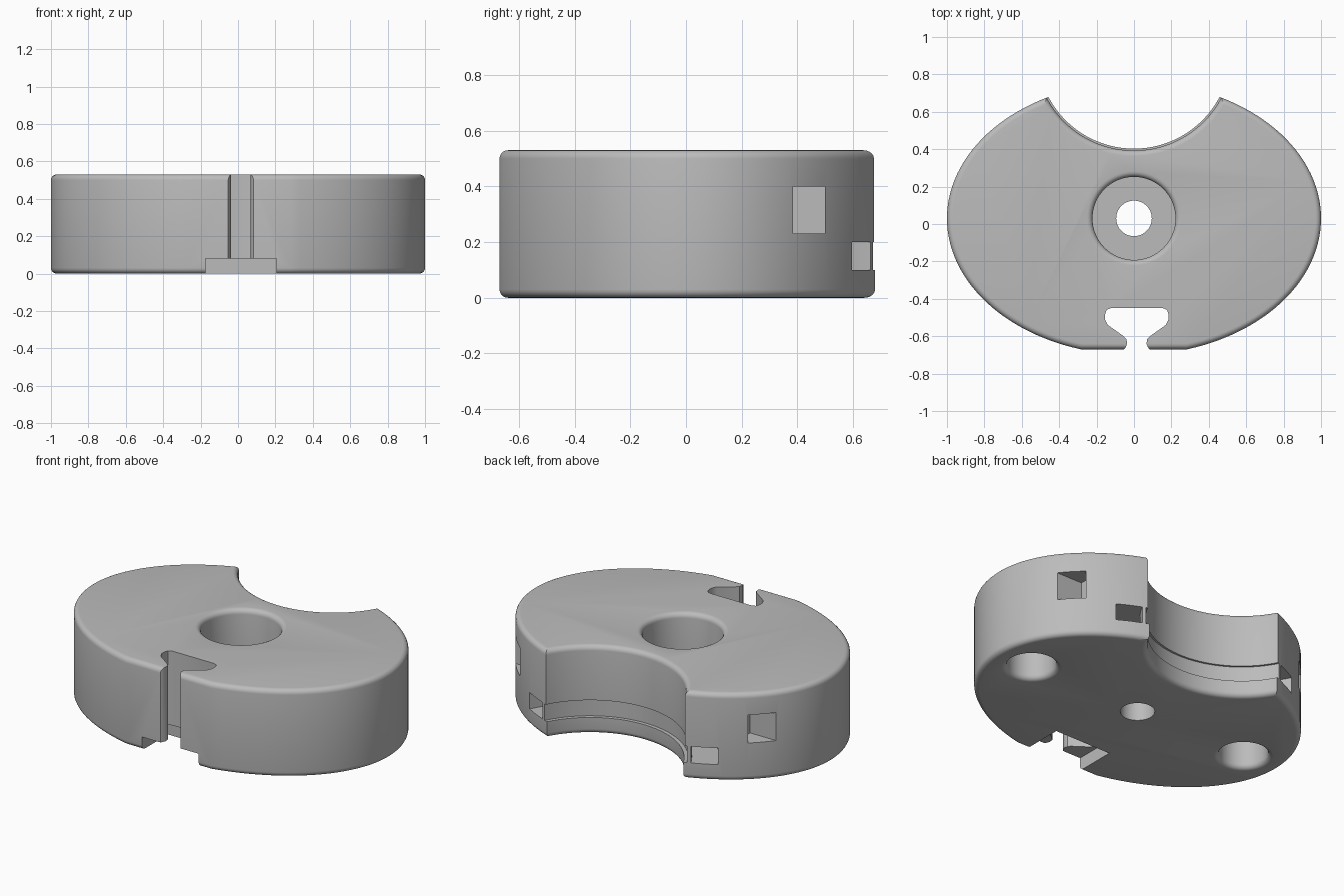
import bpy, bmesh
from math import sin, cos, pi, sqrt, asin

cube = bpy.data.objects.get("Cube")
if cube:
    bpy.data.objects.remove(cube, do_unlink=True)

HEIGHT = 0.53
FILLET = 0.03
MID_Y = 0.03        # centre of the oval and of the bore
SCOOP_Y = 0.92      # axis of the round scoop at the back
SCOOP_R = 0.527

grey = bpy.data.materials.new("light grey")
grey.use_nodes = True
grey.diffuse_color = (0.5, 0.5, 0.5, 1)
grey.node_tree.nodes["Principled BSDF"].inputs["Base Color"].default_value = (0.5, 0.5, 0.5, 1)


def finish(name, bm):
    bmesh.ops.recalc_face_normals(bm, faces=bm.faces)
    mesh = bpy.data.meshes.new(name)
    bm.to_mesh(mesh)
    bm.free()
    mesh.materials.append(grey)
    ob = bpy.data.objects.new(name, mesh)
    bpy.context.collection.objects.link(ob)
    return ob


def prism(name, outline, z0, z1, rim=0):
    """Upright prism, with an optional rounded rim at both ends."""
    bm = bmesh.new()
    base = bm.faces.new([bm.verts.new((x, y, z0)) for x, y in outline])
    top = bmesh.ops.extrude_face_region(bm, geom=[base])["geom"]
    for v in top:
        if isinstance(v, bmesh.types.BMVert):
            v.co.z = z1
    if rim:
        edges = [e for e in bm.edges if abs(e.verts[0].co.z - e.verts[1].co.z) < 1e-5]
        bmesh.ops.bevel(bm, geom=edges, offset=rim, segments=5, profile=0.5, affect='EDGES')
    return finish(name, bm)


def box(name, x0, x1, y0, y1, z0, z1):
    return prism(name, [(x0, y0), (x1, y0), (x1, y1), (x0, y1)], z0, z1)


def lathe(name, profile, cx, cy, sides=64):
    """Solid of revolution around an upright axis, profile is (radius, z)."""
    bm = bmesh.new()
    rings = [[bm.verts.new((cx + r * cos(2 * pi * i / sides), cy + r * sin(2 * pi * i / sides), z))
              for i in range(sides)] for r, z in profile]
    for a, b in zip(rings, rings[1:]):
        for i in range(sides):
            j = (i + 1) % sides
            bm.faces.new((a[i], a[j], b[j], b[i]))
    bm.faces.new(rings[0])
    bm.faces.new(rings[-1])
    return finish(name, bm)


def flare(r, z, up):
    """Rounded mouth of a hole of radius r at height z, from inside out."""
    pts = []
    for i in range(6):
        t = i / 5 * pi / 2
        pts.append((r + FILLET * (1 - cos(t)), z - up * FILLET * (1 - sin(t))))
    return pts + [(r + FILLET, z + up * 0.1)]


def cut(body, cutter):
    mod = body.modifiers.new("cut", 'BOOLEAN')
    mod.operation = 'DIFFERENCE'
    mod.solver = 'EXACT'
    mod.object = cutter
    bpy.context.view_layer.objects.active = body
    bpy.ops.object.modifier_apply(modifier=mod.name)
    bpy.data.objects.remove(cutter, do_unlink=True)


# Oval body with a flat front
depth, front = 0.73, -0.67
start = asin((front - MID_Y) / depth)
steps = 120
outline = []
for i in range(steps + 1):
    t = start + (pi - 2 * start) * i / steps
    outline.append((cos(t), MID_Y + depth * sin(t)))
body = prism("body", outline, 0, HEIGHT, FILLET)

# Round scoop at the back, with a shallow groove above a lower lip
scoop = flare(SCOOP_R - 0.01, 0, -1)[::-1]
scoop += [(SCOOP_R - 0.01, 0.1), (SCOOP_R + 0.012, 0.1), (SCOOP_R + 0.012, 0.2), (SCOOP_R, 0.2)]
scoop += flare(SCOOP_R, HEIGHT, 1)
cut(body, lathe("scoop_cutter", scoop, 0, SCOOP_Y, 128))

# Stepped bore in the middle
cut(body, lathe("bore_cutter", [(0.095, -0.1), (0.095, 0.2), (0.222, 0.2)]
                + flare(0.222, HEIGHT, 1), 0, MID_Y))

# Blind holes underneath and pockets in both sides
for side in (-1, 1):
    cut(body, lathe("blind_hole_cutter", flare(0.135, 0, -1)[::-1] + [(0.135, 0.4)],
                    side * 0.76, MID_Y, 48))
    cut(body, box("square_pocket_cutter", side * 0.7, side * 1.1, 0.385, 0.5, 0.23, 0.4))
    # Curved strap pocket behind the scoop wall
    arc = [-0.85 + 0.1 * i for i in range(9)]
    ring = [(0.56, t) for t in arc] + [(0.71, t) for t in reversed(arc)]
    sector = [(side * r * cos(t), SCOOP_Y + r * sin(t)) for r, t in ring]
    cut(body, prism("strap_pocket_cutter", sector, 0.1, 0.2))

# Keyhole slot at the front, and the shallow notch under it
half = [(0.14, -0.45), (0.162, -0.46), (0.17, -0.485), (0.17, -0.51), (0.155, -0.54),
        (0.07, -0.6), (0.055, -0.615), (0.052, -0.64), (0.06, -0.66), (0.075, -0.68), (0.075, -0.8)]
slot = [(0.015 + x, y) for x, y in half] + [(0.015 - x, y) for x, y in reversed(half)]
cut(body, prism("slot_cutter", slot, -0.1, HEIGHT + 0.1))
cut(body, box("notch_cutter", -0.175, 0.205, -0.8, -0.42, -0.1, 0.08))

# Smooth shading with sharp edges kept
bpy.ops.object.select_all(action='DESELECT')
body.select_set(True)
bpy.context.view_layer.objects.active = body
bpy.ops.object.shade_smooth_by_angle(angle=0.6)
